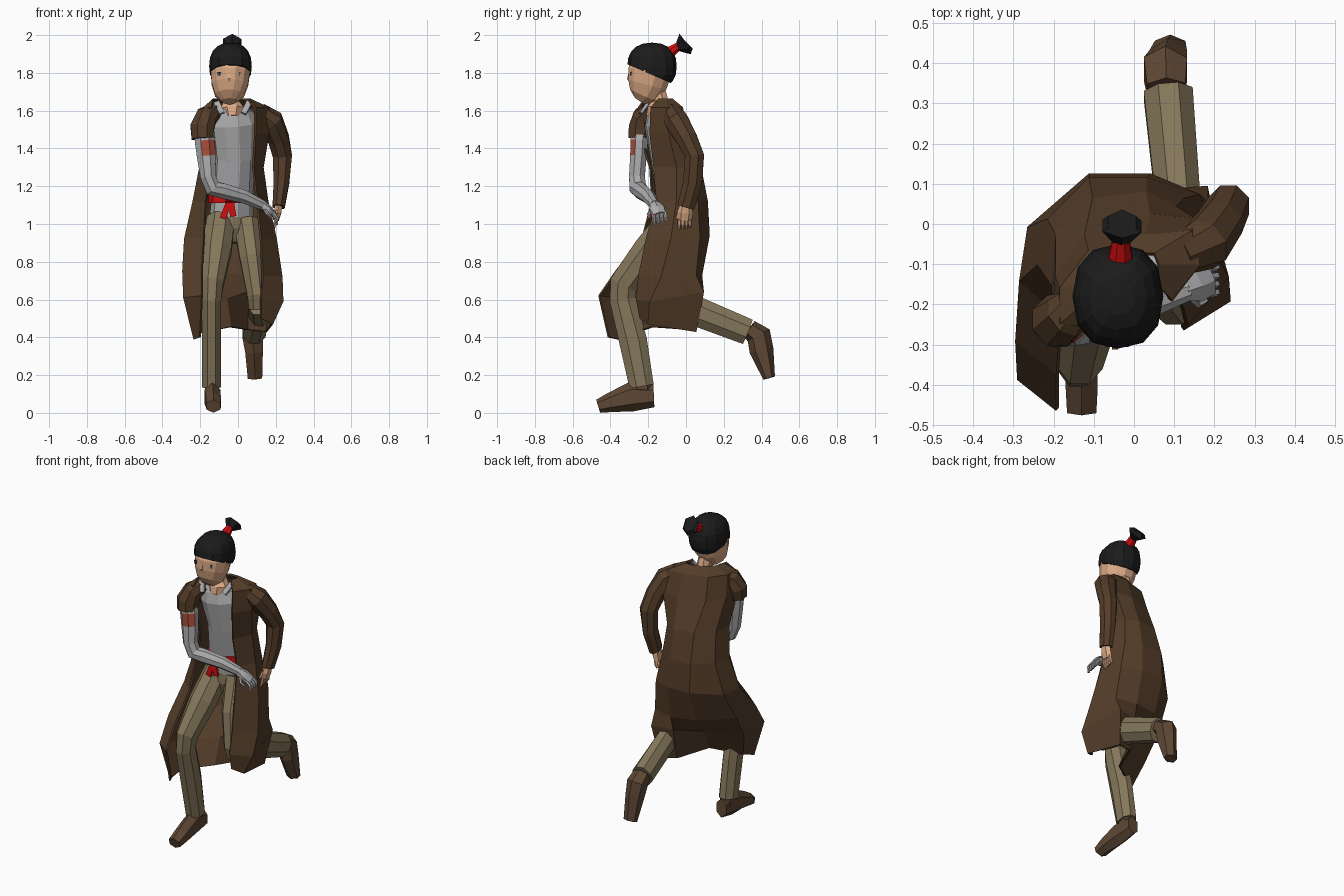
import bpy, bmesh, math
from mathutils import Vector


def mat(name, r, g, b):
    m = bpy.data.materials.new(name)
    lin = [((c / 255 + 0.055) / 1.055) ** 2.4 if c > 10 else c / 255 / 12.92 for c in (r, g, b)]
    m.diffuse_color = (*lin, 1)
    return m


COAT = mat("coat brown", 84, 61, 41)
BOOT = mat("boot brown", 94, 71, 52)
CLOTH = mat("trouser khaki", 133, 119, 91)
GREY = mat("shirt grey", 172, 172, 174)
SKIN = mat("skin", 222, 171, 135)
HAIR = mat("hair black", 27, 27, 28)
RED = mat("sash red", 208, 14, 16)
PATCH = mat("arm patch rust", 170, 78, 58)
EYE = mat("eye blue", 130, 165, 190)


def finish(name, bm, *mats):
    bmesh.ops.recalc_face_normals(bm, faces=bm.faces)
    me = bpy.data.meshes.new(name)
    bm.to_mesh(me)
    bm.free()
    for m in mats:
        me.materials.append(m)
    ob = bpy.data.objects.new(name, me)
    bpy.context.collection.objects.link(ob)
    return ob


def tube(name, pts, m, sides=8, ref=(1, 0, 0), rule=None, extra=None):
    """Loft along points (x, y, z, r_along_ref[, r_across])."""
    bm = bmesh.new()
    P = [Vector(p[:3]) for p in pts]
    rings = []
    for i, p in enumerate(pts):
        t = (P[min(i + 1, len(P) - 1)] - P[max(i - 1, 0)]).normalized()
        u = Vector(ref)
        u = (u - t * u.dot(t)).normalized()
        v = t.cross(u)
        ring = []
        for k in range(sides):
            a = 2 * math.pi * (k + 0.5) / sides
            ring.append(bm.verts.new(P[i] + u * p[3] * math.cos(a) + v * p[-1] * math.sin(a)))
        rings.append(ring)
    for a, b in zip(rings, rings[1:]):
        for k in range(sides):
            j = (k + 1) % sides
            bm.faces.new((a[k], a[j], b[j], b[k]))
    bm.faces.new(rings[0])
    bm.faces.new(rings[-1])
    if rule:
        bmesh.ops.recalc_face_normals(bm, faces=bm.faces)
        for f in bm.faces:
            f.material_index = int(rule(f.calc_center_median(), f.normal))
    return finish(name, bm, *([m, extra] if extra else [m]))


def box(name, c, s, m):
    bm = bmesh.new()
    bmesh.ops.create_cube(bm, size=1)
    for v in bm.verts:
        v.co = Vector(c) + Vector([a * b for a, b in zip(v.co, s)])
    return finish(name, bm, m)


# long coat: open sheet, columns run from one front edge round the back to the other
bodice = [
    (1.66, [(-.13, -.22), (-.125, -.20), (-.11, -.15), (-.07, -.105), (.005, -.075), (.05, -.075), (.06, -.10), (.05, -.145)]),
    (1.615, [(-.14, -.25), (-.18, -.245), (-.18, -.16), (-.11, -.07), (.03, -.03), (.14, -.02), (.16, -.10), (.09, -.185)]),
    (1.48, [(-.14, -.25), (-.20, -.23), (-.19, -.13), (-.12, -.03), (.04, .02), (.15, .01), (.16, -.09), (.09, -.19)]),
    (1.30, [(-.13, -.19), (-.20, -.15), (-.19, -.03), (-.10, .06), (.03, .075), (.10, .04), (.13, -.05), (.08, -.17)]),
    (1.12, [(-.17, -.18), (-.235, -.10), (-.21, .01), (-.11, .11), (.03, .11), (.12, .06), (.155, -.05), (.10, -.155)])]
skirt = [
    [(-.18, -.23, .93), (-.28, -.14, .92), (-.26, -.01, .92), (-.11, .12, .94), (.04, .12, .94), (.16, .07, .93), (.20, -.08, .92), (.12, -.21, .92)],
    [(-.19, -.37, .75), (-.29, -.29, .75), (-.275, -.12, .73), (-.11, .05, .74), (.05, .08, .73), (.18, .05, .73), (.23, -.13, .72), (.13, -.25, .72)],
    [(-.19, -.46, .62), (-.285, -.385, .61), (-.26, -.22, .58), (-.06, -.10, .60), (.05, .06, .64), (.18, .09, .64), (.235, -.19, .59), (.12, -.26, .60)],
    [(-.20, -.41, .40), (-.23, -.36, .39), (-.21, -.28, .42), (-.04, -.18, .455), (.05, .02, .44), (.15, .05, .43), (.18, -.20, .47), (.12, -.24, .50)]]
bm = bmesh.new()
rows = [[(x, y, z) for x, y in r] for z, r in bodice] + skirt
grid = [[bm.verts.new(p) for p in r] for r in rows]
for a, b in zip(grid, grid[1:]):
    for k in range(7):
        bm.faces.new((a[k], a[k + 1], b[k + 1], b[k]))
coat = finish("long_coat", bm, COAT)
sol = coat.modifiers.new("thickness", "SOLIDIFY")
sol.thickness = 0.012
sol.offset = 0

# sleeves
tube("long_sleeve", [(.11, -.08, 1.595, .05), (.175, -.05, 1.545, .068), (.215, .005, 1.45, .06), (.235, .045, 1.36, .055),
                     (.23, .035, 1.22, .045, .055), (.215, 0, 1.09, .035, .05)], COAT)
tube("short_sleeve", [(-.12, -.18, 1.605, .045), (-.165, -.225, 1.57, .06), (-.19, -.24, 1.51, .068), (-.188, -.248, 1.45, .062)], COAT)

# shirt, neck and sash
TW = (1, .35, 0)
tube("shirt", [(-.035, -.05, 1.01, .12, .10), (-.03, -.06, 1.15, .11, .10), (-.02, -.09, 1.35, .11, .10),
               (-.02, -.135, 1.53, .13, .08), (-.03, -.14, 1.585, .115, .06), (-.03, -.14, 1.61, .085, .045)],
     GREY, 10, TW)
tube("neck", [(-.03, -.16, 1.565, .05, .055), (-.032, -.15, 1.61, .068, .058), (-.035, -.14, 1.65, .045, .05),
              (-.04, -.17, 1.74, .045, .055)], SKIN)
for x, y in ((-.115, -.20), (.06, -.145)):
    s = math.copysign(1, x + .03)
    tube("shirt_collar", [(x, y, 1.645, .022, .012), (x - s * .03, y - .04, 1.585, .02, .01)], GREY, 4)
tube("sash", [(-.035, -.06, 1.11, .122, .108), (-.035, -.06, 1.16, .122, .108)], RED, 10, TW)
tube("sash_knot", [(-.065, -.19, 1.135, .028, .025), (-.015, -.185, 1.135, .028, .025)], RED, 6, (0, 1, 0))
for dx, z in ((-.04, 1.03), (.015, 1.04)):
    tube("sash_tail", [(-.04, -.187, 1.14, .02, .01), (-.04 + dx, -.187, z, .024, .01)], RED, 4)

# bare grey arm with a patch on its front
tube("grey_arm", [(-.185, -.24, 1.50, .05), (-.175, -.248, 1.44, .050, .058), (-.168, -.252, 1.36, .047, .054),
                  (-.158, -.26, 1.25, .045), (-.135, -.255, 1.19, .047), (-.08, -.24, 1.175, .044),
                  (.03, -.20, 1.145, .038), (.13, -.165, 1.10, .028)], GREY, 8, (0, 1, 0),
     lambda c, n: 1.36 < c.z < 1.43 and n.y < -.3 and n.x > -.6, PATCH)
tube("grey_palm", [(.12, -.167, 1.105, .028), (.155, -.155, 1.08, .045, .024), (.19, -.14, 1.05, .038, .018)],
     GREY, 6, (0, 1, 0))
for i in range(4):
    y = -.175 + i * .021
    tube("grey_finger", [(.18, y, 1.06, .01), (.205, y + .005, 1.03, .01), (.205, y + .005, .995 + .005 * i, .007)],
         GREY, 5, (0, 1, 0))
tube("grey_thumb", [(.14, -.18, 1.08, .011), (.16, -.2, 1.05, .009), (.18, -.19, 1.03, .006)], GREY, 5, (0, 1, 0))

# skin hand
tube("hand", [(.215, 0, 1.11, .024, .03), (.21, -.005, 1.06, .022, .042), (.2, -.008, 1.02, .018, .04)], SKIN, 6)
for i in range(4):
    y = -.036 + i * .019
    tube("finger", [(.203, y, 1.03, .01), (.197, y, .998, .01), (.187, y, .972 + .004 * i, .007)], SKIN, 5)
tube("thumb", [(.205, -.035, 1.07, .011), (.19, -.05, 1.03, .007)], SKIN, 5)

# trousers
tube("trouser_seat", [(-.03, -.05, 1.03, .118, .105), (-.03, -.055, .97, .115, .10), (-.03, -.06, .90, .06, .07)], CLOTH, 10)
tube("front_leg", [(-.09, -.08, 1.02, .08, .08), (-.112, -.20, .86, .083, .088), (-.135, -.33, .68, .062, .082),
                   (-.14, -.335, .60, .055, .075), (-.14, -.28, .38, .054, .08), (-.14, -.235, .14, .054, .07)], CLOTH)
tube("back_thigh", [(.045, -.07, 1.01, .075, .08), (.072, -.15, .82, .068, .08), (.10, -.19, .62, .055, .065),
                    (.10, -.18, .55, .045, .05)], CLOTH)
tube("back_shin", [(.10, -.18, .58, .05, .065), (.11, .05, .54, .06, .085), (.085, .325, .43, .066, .075)], CLOTH)

# boots
tube("front_boot_shaft", [(-.14, -.235, .19, .042, .055), (-.135, -.23, .08, .042, .058)], BOOT, 6)
tube("front_boot", [(-.135, -.17, .09, .040, .06), (-.135, -.29, .085, .048, .078), (-.13, -.40, .055, .046, .052),
                    (-.13, -.465, .035, .042, .036)], BOOT, 6)
tube("back_boot", [(.08, .335, .445, .055, .05), (.078, .385, .41, .062, .066), (.085, .40, .33, .054, .064),
                   (.09, .44, .185, .044, .032)], BOOT, 6)

# head and face
tube("head", [(-.045, -.245, 1.65, .04, .03), (-.045, -.225, 1.68, .078, .08), (-.043, -.205, 1.74, .10, .108),
              (-.04, -.19, 1.81, .108, .12), (-.04, -.185, 1.88, .095, .10)], SKIN, 12)
tube("nose", [(-.047, -.300, 1.80, .006), (-.047, -.305, 1.77, .010), (-.047, -.298, 1.757, .008)], SKIN, 4)
for x in (-.098, .003):
    box("eye", (x, -.286, 1.793), (.022, .012, .016), EYE)
    box("pupil", (x, -.289, 1.793), (.009, .009, .016), HAIR)
    box("eyelid", (x, -.287, 1.804), (.026, .013, .004), HAIR)

# hair cap: boxy rounded ball cut along a slanted hairline
bm = bmesh.new()
bmesh.ops.create_uvsphere(bm, u_segments=12, v_segments=10, radius=1)
for v in bm.verts:
    p = [math.copysign(abs(c) ** .86, c) for c in v.co]
    v.co = Vector((-.04 + .113 * p[0], -.18 + .131 * p[1], 1.835 + .125 * p[2]))
cut = bmesh.ops.bisect_plane(bm, geom=bm.verts[:] + bm.edges[:] + bm.faces[:], plane_co=(0, -.31, 1.845),
                             plane_no=(0, .43, 1), clear_inner=True)
bmesh.ops.edgeloop_fill(bm, edges=[e for e in cut["geom_cut"] if isinstance(e, bmesh.types.BMEdge)])
finish("hair_cap", bm, HAIR)
tube("hair_tie", [(-.035, -.105, 1.895, .036), (-.032, -.035, 1.945, .022)], RED, 8)
tube("hair_bun", [(-.032, -.045, 1.935, .022), (-.03, -.005, 1.953, .056, .062), (-.03, .004, 1.962, .04, .045)], HAIR, 6)
